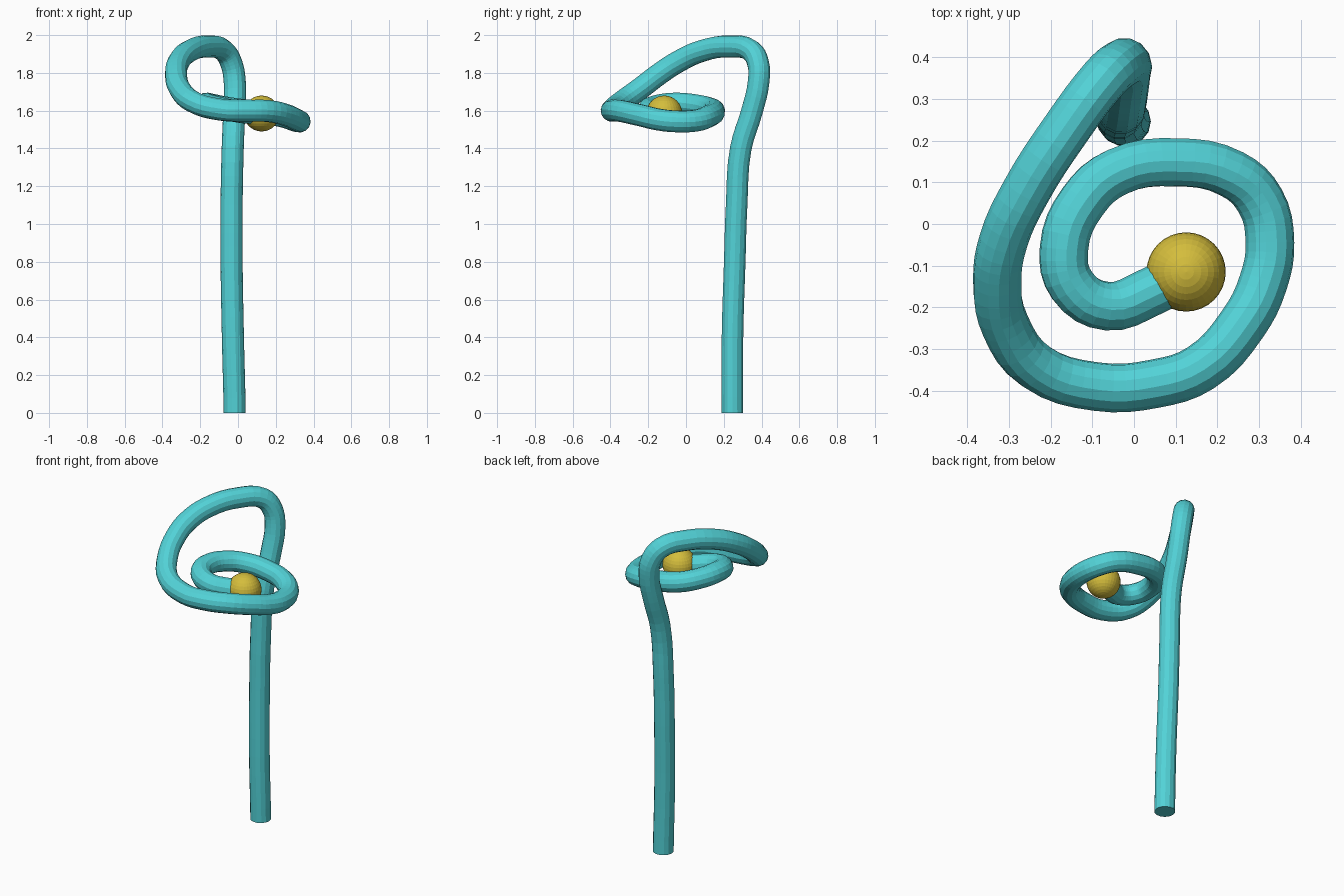
import bpy


def material(name, color):
    m = bpy.data.materials.new(name)
    m.diffuse_color = (*color, 1)
    return m


teal = material("teal", (0.085, 0.645, 0.68))
yellow = material("yellow", (0.66, 0.51, 0.045))

# Centre line: upright stem, bend at the top, then a sinking inward spiral
path = [
    (-0.018, 0.246, 0.0), (-0.027, 0.246, 0.4), (-0.034, 0.258, 0.8),
    (-0.034, 0.268, 1.1), (-0.028, 0.29, 1.4), (-0.02, 0.35, 1.6),
    (-0.017, 0.384, 1.75), (-0.035, 0.382, 1.85), (-0.075, 0.345, 1.917),
    (-0.16, 0.232, 1.94), (-0.258, 0.08, 1.915), (-0.313, -0.04, 1.86),
    (-0.328, -0.14, 1.795), (-0.308, -0.245, 1.715), (-0.235, -0.342, 1.645),
    (-0.09, -0.39, 1.605), (0.05, -0.383, 1.60), (0.16, -0.345, 1.598),
    (0.26, -0.24, 1.575), (0.31, -0.14, 1.552), (0.326, -0.045, 1.543),
    (0.303, 0.055, 1.548), (0.235, 0.12, 1.57), (0.1, 0.148, 1.593),
    (-0.04, 0.125, 1.612), (-0.123, 0.054, 1.628), (-0.168, -0.06, 1.637),
    (-0.148, -0.148, 1.627), (-0.065, -0.197, 1.607), (0.035, -0.165, 1.59),
    (0.125, -0.115, 1.585),
]

# Coiled tube swept along the centre line
curve = bpy.data.curves.new("coiled_stem", "CURVE")
curve.dimensions = "3D"
curve.bevel_depth = 0.0585
curve.bevel_resolution = 5
curve.resolution_u = 4
curve.use_fill_caps = True
spline = curve.splines.new("BEZIER")
spline.bezier_points.add(len(path) - 1)
for p, co in zip(spline.bezier_points, path):
    p.co = co
    p.handle_left_type = p.handle_right_type = "AUTO"
# Keep the foot vertical so its cap lies flat on the ground
foot = spline.bezier_points[0]
foot.handle_left_type = foot.handle_right_type = "FREE"
foot.handle_left = (-0.018, 0.246, -0.1)
foot.handle_right = (-0.018, 0.246, 0.1)
curve.materials.append(teal)
stem = bpy.data.objects.new("coiled_stem", curve)
bpy.context.collection.objects.link(stem)
bpy.context.view_layer.objects.active = stem
stem.select_set(True)
bpy.ops.object.convert(target="MESH")
bpy.ops.object.shade_flat()

# Ball at the inner end of the spiral
bpy.ops.mesh.primitive_uv_sphere_add(segments=32, ring_count=16, radius=0.095,
                                     location=(0.125, -0.115, 1.585))
ball = bpy.context.object
ball.name = "end_ball"
ball.data.materials.append(yellow)
